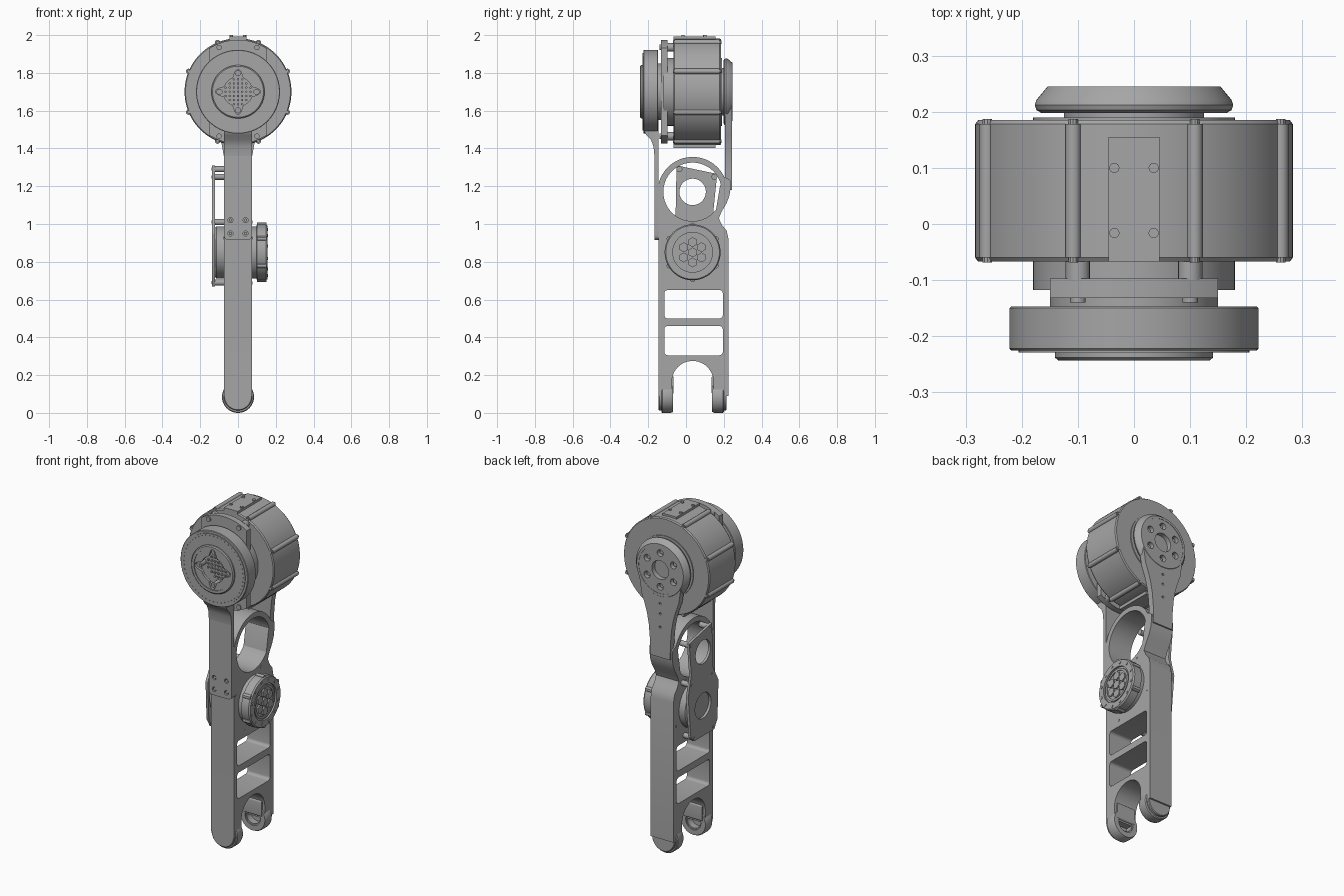
import bpy, bmesh
from math import sin, cos, pi, radians
from mathutils import Matrix, Vector

if "Cube" in bpy.data.objects:
    bpy.data.objects.remove(bpy.data.objects["Cube"])

grey = bpy.data.materials.new("metal_grey")
grey.use_nodes = True
grey.diffuse_color = (0.38, 0.38, 0.38, 1)
grey.node_tree.nodes["Principled BSDF"].inputs["Base Color"].default_value = grey.diffuse_color

# Local (u, v, t) to world: t runs along the named axis
AXES = {
    "X": Matrix(((0, 0, 1), (1, 0, 0), (0, 1, 0))).to_4x4(),
    "Y": Matrix(((1, 0, 0), (0, 0, 1), (0, 1, 0))).to_4x4(),
    "Z": Matrix.Identity(4),
}
parts = []


def finish(name, bm, axis):
    bmesh.ops.remove_doubles(bm, verts=bm.verts, dist=1e-5)
    bm.transform(AXES[axis])
    bmesh.ops.recalc_face_normals(bm, faces=bm.faces)
    mesh = bpy.data.meshes.new(name)
    bm.to_mesh(mesh)
    bm.free()
    mesh.materials.clear()
    mesh.materials.append(grey)
    obj = bpy.data.objects.new(name, mesh)
    bpy.context.collection.objects.link(obj)
    parts.append(obj)
    return obj


def arc(u, v, r, a0, a1, n=24):
    steps = [radians(a0 + (a1 - a0) * i / n) for i in range(n + 1)]
    return [(u + r * cos(a), v + r * sin(a)) for a in steps]


def circle(u, v, r, n=48):
    return arc(u, v, r, 0, 360, n)[:-1]


def rounded(u0, v0, u1, v1, r):
    corners = [(u1 - r, v1 - r), (u0 + r, v1 - r), (u0 + r, v0 + r), (u1 - r, v0 + r)]
    return [p for i, c in enumerate(corners) for p in arc(*c, r, 90 * i, 90 * i + 90, 5)]


def ring_points(u, v, r, n, start=0):
    return circle(u, v, r, n) if not start else arc(u, v, r, start, start + 360, n)[:-1]


def plate(name, axis, t0, t1, outline, holes=()):
    """Flat profile with holes, extruded from t0 to t1."""
    curve = bpy.data.curves.new(name, "CURVE")
    curve.dimensions = "2D"
    curve.fill_mode = "BOTH"
    curve.extrude = (t1 - t0) / 2
    for loop in [outline, *holes]:
        spline = curve.splines.new("POLY")
        spline.points.add(len(loop) - 1)
        for p, (u, v) in zip(spline.points, loop):
            p.co = (u, v, 0, 1)
        spline.use_cyclic_u = True
    temp = bpy.data.objects.new(name + "_curve", curve)
    bpy.context.collection.objects.link(temp)
    dg = bpy.context.evaluated_depsgraph_get()
    mesh = bpy.data.meshes.new_from_object(temp.evaluated_get(dg))
    bm = bmesh.new()
    bm.from_mesh(mesh)
    bpy.data.objects.remove(temp)
    bpy.data.curves.remove(curve)
    bpy.data.meshes.remove(mesh)
    bmesh.ops.translate(bm, verts=bm.verts, vec=(0, 0, (t0 + t1) / 2))
    return finish(name, bm, axis)


def turned(name, axis, u, v, profile, n=72):
    """Lathe a list of (radius, t) about an axis through (u, v)."""
    bm = bmesh.new()
    vs = [bm.verts.new((u + r, v, t)) for r, t in profile]
    es = [bm.edges.new(pair) for pair in zip(vs, vs[1:])]
    bmesh.ops.spin(bm, geom=vs + es, cent=(u, v, 0), axis=(0, 0, 1), angle=2 * pi, steps=n)
    return finish(name, bm, axis)


def pegs(name, axis, centres, r, t0, t1, n=16):
    bm = bmesh.new()
    for u, v in centres:
        bmesh.ops.create_cone(bm, cap_ends=True, segments=n, radius1=r, radius2=r,
                              depth=t1 - t0, matrix=Matrix.Translation((u, v, (t0 + t1) / 2)))
    return finish(name, bm, axis)


HUB = 1.70      # height of the big drive
MID = 0.035     # centre line of the frame in y

# Main drive housing
turned("drive_housing", "Y", 0, HUB, [(0, -0.067), (0.278, -0.067), (0.283, -0.06),
                                      (0.283, 0.178), (0.278, 0.185), (0, 0.185)], 96)
ribs = ring_points(0, HUB, 0.283, 8, 22.5)
pegs("housing_ribs", "Y", ribs, 0.014, -0.06, 0.178)
pegs("rib_bolts", "Y", ribs, 0.009, -0.069, 0.187, 10)
for name, z0, z1 in (("top_pad", 1.95, 1.993), ("bottom_pad", 1.402, 1.45)):
    plate(name, "Z", z0, z1, [(-0.045, -0.067), (0.045, -0.067), (0.045, 0.155), (-0.045, 0.155)])
pegs("pad_bolts", "Z", [(x, y) for x in (-0.035, 0.035) for y in (-0.016, 0.1)], 0.009, 1.98, 2.0)

# Front flange, clamp plate and stand-offs
turned("front_flange", "Y", 0, HUB, [(0.18, -0.06), (0.18, -0.118), (0, -0.118)])
plate("clamp_plate", "Y", -0.132, -0.097, arc(0, HUB, 0.275, 57, 123) + arc(0, HUB, 0.275, 237, 303))
posts = [(x, HUB + z) for x in (-0.1, 0.1) for z in (-0.235, 0.235)]
pegs("clamp_posts", "Y", posts, 0.022, -0.1, -0.06)
pegs("clamp_bolts", "Y", posts, 0.014, -0.14, -0.13)
turned("output_neck", "Y", 0, HUB, [(0.15, -0.12), (0.15, -0.15)])

# Front output disc with a hollow centre
turned("front_disc", "Y", 0, HUB, [(0, -0.147), (0.219, -0.147), (0.222, -0.15), (0.222, -0.222),
                                   (0.219, -0.225), (0.118, -0.225), (0.118, -0.18), (0, -0.18)], 96)
plate("dotted_ring", "Y", -0.229, -0.224, circle(0, HUB, 0.206, 72),
      [circle(0, HUB, 0.13)] + [circle(x, z, 0.003, 6) for x, z in ring_points(0, HUB, 0.195, 48)])
lobes = []
for i in range(96):
    a = 2 * pi * i / 96
    r = 0.077 + 0.042 * max(0, cos(4 * a)) ** 2
    lobes.append((r * cos(a), HUB + r * sin(a)))
plate("front_cap", "Y", -0.238, -0.222, circle(0, HUB, 0.14, 72), [lobes])
turned("cap_rim", "Y", 0, HUB, [(0.138, -0.225), (0.141, -0.23), (0.141, -0.238),
                                (0.135, -0.243), (0.12, -0.243), (0.12, -0.23)])
screws = ring_points(0, HUB, 0.098, 4)
pegs("cap_screws", "Y", screws, 0.016, -0.226, -0.18)
pegs("screw_sockets", "Y", screws, 0.008, -0.23, -0.225, 6)
grid = [(0.022 * i, HUB + 0.022 * j) for i in range(-3, 4) for j in range(-3, 4) if i * i + j * j < 11]
pegs("contact_pins", "Y", grid, 0.006, -0.19, -0.178, 8)

# Front arm strap
strap_bolts = [(x, z) for x in (-0.04, 0.04) for z in (0.95, 1.02)]
plate("front_strap", "Y", -0.167, -0.145, rounded(-0.075, 0.915, 0.075, 1.6, 0.025),
      [circle(x, z, 0.013, 20) for x, z in strap_bolts])
pegs("strap_bolts", "Y", strap_bolts, 0.009, -0.163, -0.14, 6)
plate("strap_gusset", "X", -0.075, 0.075, [(-0.147, 1.36), (-0.167, 1.36), (-0.172, 1.41),
      (-0.185, 1.445), (-0.21, 1.47), (-0.225, 1.5), (-0.225, 1.56), (-0.147, 1.56)])

# Rear cover and teardrop arm
turned("rear_cover", "Y", 0, HUB, [(0.18, 0.18), (0.18, 0.19), (0, 0.19)])
turned("rear_neck", "Y", 0, HUB, [(0.125, 0.185), (0.125, 0.205), (0, 0.205)])
turned("rear_disc_rim", "Y", 0, HUB, [(0, 0.198), (0.165, 0.198), (0.174, 0.203), (0.177, 0.212),
                                      (0.174, 0.221), (0.154, 0.245), (0.14, 0.245), (0.14, 0.215), (0, 0.215)])
side = [(0.122, 1.53), (0.1, 1.47), (0.086, 1.42), (0.075, 1.36), (0.068, 1.28), (0.065, 1.18)]
drop = arc(0, HUB, 0.155, -28, 208, 48) + [(-x, z) for x, z in side] + side[::-1]
plate("teardrop_arm", "Y", 0.207, 0.243, drop,
      [circle(0, HUB, 0.055)] + [circle(x, z, 0.02, 24) for x, z in ring_points(0, HUB, 0.1, 6, 30)]
      + [circle(0, z, 0.007, 12) for z in (1.36, 1.44, 1.5)])
pegs("rear_bolts", "Y", ring_points(0, HUB, 0.1, 6, 30), 0.014, 0.21, 0.226, 6)
plate("rear_arm_bend", "X", -0.075, 0.075, [(0.15, 1.02), (0.172, 1.03), (0.185, 1.06), (0.215, 1.11),
      (0.23, 1.15), (0.236, 1.19), (0.236, 1.23), (0.205, 1.25), (0.18, 1.2)])

# Frame: ring on top, two windows, forked foot
outline = ([(-0.145, 0.09), (-0.075, 0.09)] + arc(MID, 0.165, 0.11, 180, 0)
           + [(0.145, 0.09), (0.225, 0.09), (0.225, 0.92), (0.215, 0.965), (0.19, 0.995), (0.174, 1.03)]
           + arc(MID, 1.17, 0.185, -34, 180, 40) + [(-0.145, 1.05)])
plate("frame", "X", -0.075, 0.075, outline,
      [circle(MID, 1.17, 0.155, 64), rounded(-0.115, 0.5, 0.195, 0.65, 0.018),
       rounded(-0.115, 0.305, 0.195, 0.46, 0.018)])
pegs("frame_screws", "X", ring_points(MID, 0.85, 0.178, 4, 65), 0.008, -0.077, 0.077, 10)

# Fork ends, mirrored about the frame centre line
for name, s in (("front", -1), ("rear", 1)):
    def at(d):
        return MID + s * d
    turned(name + "_fork_end", "Y", 0, 0.088, [(0, at(0.18)), (0.071, at(0.18)), (0.075, at(0.176)),
                                               (0.075, at(0.11)), (0.045, at(0.11)), (0.045, at(0.15)), (0, at(0.15))])
    turned(name + "_fork_bearing", "Y", 0, 0.085, [(0.08, at(0.165)), (0.085, at(0.16)), (0.085, at(0.115)),
                                                   (0.08, at(0.103)), (0.05, at(0.103)), (0.05, at(0.165)), (0.08, at(0.165))])
    plate(name + "_fork_lug", "X", -0.06, 0.06,
          rounded(min(at(0.1), at(0.15)), 0.1, max(at(0.1), at(0.15)), 0.195, 0.01))
    pegs(name + "_lug_screw", "X", [(at(0.13), 0.172)], 0.01, -0.066, 0.066, 12)

# Elbow motor
turned("motor_body", "X", MID, 0.85, [(0, -0.122), (0.13, -0.122), (0.138, -0.115), (0.138, 0.098), (0.148, 0.1),
                                      (0.148, 0.148), (0.142, 0.156), (0.105, 0.156), (0.105, 0.146), (0, 0.146)])
pegs("motor_rim_bolts", "X", ring_points(MID, 0.85, 0.126, 12, 15), 0.008, 0.15, 0.159, 10)
turned("motor_hub", "X", MID, 0.85, [(0.095, 0.14), (0.095, 0.152), (0.082, 0.152), (0.082, 0.147)])
pegs("hub_bosses", "X", [(MID, 0.85)] + ring_points(MID, 0.85, 0.054, 6, 30), 0.026, 0.14, 0.155, 6)
pegs("motor_side_lugs", "X", ring_points(MID, 0.85, 0.143, 6, 30), 0.014, 0.1, 0.15, 12)

# Belt cover plate with spacers on the far side
cover = [(-0.05, 1.31), (0.165, 1.265), (0.145, 1.07), (0.175, 0.95), (0.15, 0.70),
         (0.12, 0.67), (-0.07, 0.67), (-0.1, 0.72), (-0.11, 0.95), (-0.055, 1.05)]
plate("belt_cover", "X", -0.137, -0.122, cover, [circle(MID, 1.17, 0.07), circle(MID, 0.85, 0.075)])
spacers = [(-0.035, 1.29), (0.15, 1.25), (-0.05, 1.01), (0.14, 1.01), (-0.06, 0.69), (0.12, 0.69)]
pegs("cover_spacers", "X", spacers, 0.016, -0.125, -0.07)
pegs("cover_screws", "X", spacers, 0.008, -0.14, -0.135, 10)

# Smooth the round faces, keep edges sharp
bpy.ops.object.select_all(action="DESELECT")
for obj in parts:
    obj.select_set(True)
bpy.context.view_layer.objects.active = parts[0]
bpy.ops.object.shade_smooth_by_angle(angle=radians(30))
